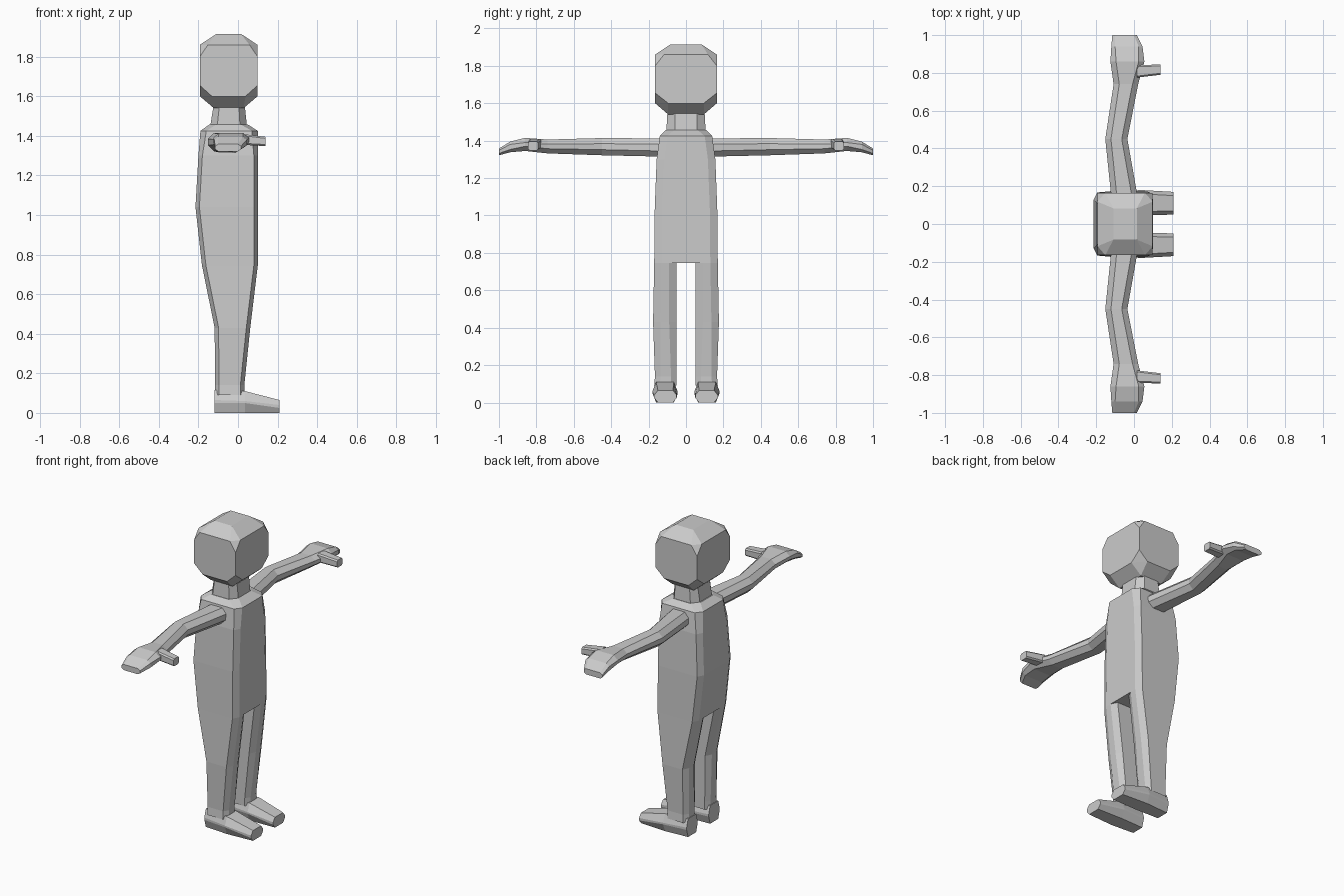
import bpy, bmesh
from mathutils import Vector

grey = bpy.data.materials.new("light grey")
grey.diffuse_color = (0.6, 0.6, 0.6, 1)


def finish(name, bm, mirror=False):
    bmesh.ops.recalc_face_normals(bm, faces=bm.faces)
    me = bpy.data.meshes.new(name)
    bm.to_mesh(me)
    bm.free()
    me.materials.append(grey)
    ob = bpy.data.objects.new(name, me)
    bpy.context.collection.objects.link(ob)
    if mirror:
        m = ob.modifiers.new("mirror", 'MIRROR')
        m.use_axis = (False, True, False)
    return ob


def loft(name, axis, rings, start=False, end=False, mirror=False):
    """Join chamfered rectangles (pos, u0, u1, v0, v1, chamfer_u, chamfer_v) along an axis."""
    bm = bmesh.new()
    loops = []
    for p, u0, u1, v0, v1, cu, cv in rings:
        pts = [(u0 + cu, v0), (u1 - cu, v0), (u1, v0 + cv), (u1, v1 - cv),
               (u1 - cu, v1), (u0 + cu, v1), (u0, v1 - cv), (u0, v0 + cv)]
        place = {'z': lambda u, v: (u, v, p),      # u = x, v = y
                 'y': lambda u, v: (u, p, v),      # u = x, v = z
                 'x': lambda u, v: (p, u, v)}[axis]  # u = y, v = z
        loops.append([bm.verts.new(place(u, v)) for u, v in pts])
    for a, b in zip(loops, loops[1:]):
        for i in range(8):
            j = (i + 1) % 8
            bm.faces.new((a[i], a[j], b[j], b[i]))
    if start:
        bm.faces.new(loops[0])
    if end:
        bm.faces.new(loops[-1])
    # make the side faces point outwards even on open tubes
    return finish(name, bm, mirror)


# head: convex box with cut corners, narrowing at crown and jaw
bm = bmesh.new()
cx, hx, hy = -0.047, 0.146, 0.165
corner_points = [(0.062, 0.083, 1.915),
                 (hx, 0.118, 1.86), (0.105, hy, 1.86), (hx, hy, 1.80),
                 (hx, hy, 1.655), (hx, 0.095, 1.60), (0.085, hy, 1.60),
                 (0.075, 0.095, 1.54)]
for x, y, z in corner_points:
    for sx in (-1, 1):
        for sy in (-1, 1):
            bm.verts.new((cx + sx * x, sy * y, z))
bmesh.ops.convex_hull(bm, input=bm.verts)
bmesh.ops.dissolve_limit(bm, angle_limit=0.02, verts=bm.verts, edges=bm.edges)
finish("head", bm)

# neck
loft("neck", 'z', [
    (1.45, -0.140, 0.045, -0.105, 0.105, 0.035, 0.045),
    (1.545, -0.125, 0.035, -0.10, 0.10, 0.03, 0.04)])

# torso
loft("torso", 'z', [
    (0.745, -0.182, 0.10, -0.17, 0.17, 0.02, 0.04),
    (1.04, -0.215, 0.10, -0.167, 0.167, 0.02, 0.04),
    (1.30, -0.20, 0.10, -0.157, 0.157, 0.02, 0.04),
    (1.425, -0.19, 0.10, -0.14, 0.14, 0.03, 0.04),
    (1.457, -0.145, 0.05, -0.107, 0.107, 0.035, 0.045)], start=True, end=True)

# legs
loft("legs", 'z', [
    (0.745, -0.182, 0.10, 0.05, 0.17, 0.02, 0.04),
    (0.43, -0.118, 0.062, 0.05, 0.176, 0.02, 0.04),
    (0.14, -0.116, 0.032, 0.05, 0.166, 0.02, 0.03),
    (0.09, -0.116, 0.032, 0.05, 0.17, 0.02, 0.03)], mirror=True)

# feet
loft("feet", 'x', [
    (-0.12, 0.055, 0.165, 0.0, 0.115, 0.015, 0.05),
    (0.035, 0.045, 0.18, 0.0, 0.11, 0.02, 0.05),
    (0.21, 0.05, 0.17, 0.0, 0.065, 0.02, 0.025)], start=True, end=True, mirror=True)

# arms and hands
loft("arms", 'y', [
    (0.14, -0.12, 0.02, 1.315, 1.412, 0.03, 0.03),
    (0.45, -0.152, -0.035, 1.322, 1.414, 0.03, 0.03),
    (0.74, -0.108, 0.022, 1.332, 1.406, 0.03, 0.025),
    (0.86, -0.125, 0.055, 1.345, 1.415, 0.03, 0.025),
    (0.94, -0.12, 0.045, 1.338, 1.395, 0.02, 0.015),
    (1.00, -0.115, 0.015, 1.322, 1.358, 0.015, 0.01)], end=True, mirror=True)

# thumbs
loft("thumbs", 'x', [
    (0.015, 0.775, 0.84, 1.355, 1.41, 0.008, 0.008),
    (0.14, 0.79, 0.845, 1.348, 1.395, 0.008, 0.008)], end=True, mirror=True)
